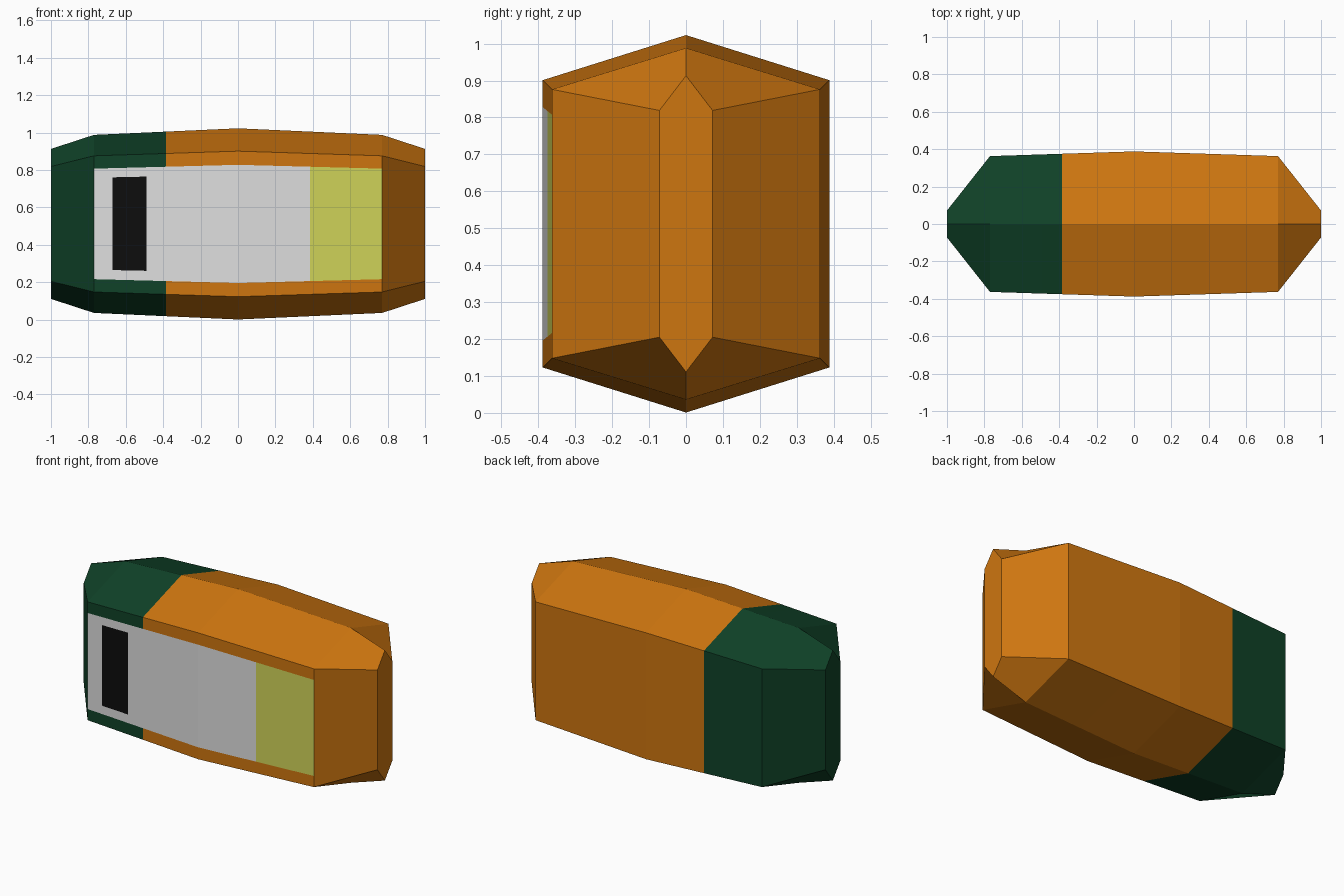
import bpy
import bmesh

cube = bpy.data.objects.get("Cube")
if cube:
    bpy.data.objects.remove(cube, do_unlink=True)

MID_Z = 0.512
# Hull sections: |x|, half width, half height at side corner, half height at ridge
SECTIONS = [(0.0, 0.388, 0.389, 0.511),
            (0.77, 0.363, 0.364, 0.476),
            (1.0, 0.072, 0.307, 0.401)]
# Stations along the length, including the colour boundaries
STATIONS = [-1, -0.77, -0.67, -0.49, -0.385, 0, 0.385, 0.77, 1]
# Rows up the front side: panel edges and dark window edges, as fractions
ROWS = [0, 0.094, 0.164, 0.839, 0.906, 1]

ORANGE, GREEN, WHITE, YELLOW, BLACK = range(5)
COLOURS = [("orange", (0.617, 0.181, 0.005)),
           ("dark_green", (0.005, 0.0545, 0.021)),
           ("off_white", (0.738, 0.738, 0.738)),
           ("lime_yellow", (0.631, 0.658, 0.10)),
           ("black", (0.004, 0.004, 0.004))]


def make_material(name, rgb):
    mat = bpy.data.materials.new(name)
    mat.use_nodes = True
    mat.diffuse_color = (*rgb, 1)
    mat.node_tree.nodes["Principled BSDF"].inputs["Base Color"].default_value = (*rgb, 1)
    return mat


def section_at(x):
    """Interpolate the hull section at a position along the length."""
    for a, b in zip(SECTIONS, SECTIONS[1:]):
        if abs(x) <= b[0]:
            t = (abs(x) - a[0]) / (b[0] - a[0])
            return [p + (q - p) * t for p, q in zip(a[1:], b[1:])]


def ring(bm, x):
    """Hexagonal section whose front side is split into rows."""
    width, corner, ridge = section_at(x)
    pts = [(-width, corner * (2 * f - 1)) for f in ROWS]
    pts += [(0, ridge), (width, corner), (width, -corner), (0, -ridge)]
    return [bm.verts.new((x, y, MID_Z + z)) for y, z in pts]


def face_colour(x, row):
    """Front panel and window first, then the two hull colours."""
    if 1 <= row <= 3 and abs(x) < 0.77:
        if row == 2 and -0.67 < x < -0.49:
            return BLACK
        return YELLOW if x > 0.385 else WHITE
    return GREEN if x < -0.385 else ORANGE


# Faceted hull lofted through all stations
bm = bmesh.new()
rings = [ring(bm, x) for x in STATIONS]
count = len(rings[0])
for i, (a, b) in enumerate(zip(rings, rings[1:])):
    middle = (STATIONS[i] + STATIONS[i + 1]) / 2
    for row in range(count):
        nxt = (row + 1) % count
        face = bm.faces.new((a[row], a[nxt], b[nxt], b[row]))
        face.material_index = face_colour(middle, row)

# End caps
bm.faces.new(rings[0]).material_index = GREEN
bm.faces.new(rings[-1]).material_index = ORANGE
bmesh.ops.recalc_face_normals(bm, faces=bm.faces[:])

mesh = bpy.data.meshes.new("faceted_hull")
bm.to_mesh(mesh)
bm.free()
for name, rgb in COLOURS:
    mesh.materials.append(make_material(name, rgb))
hull = bpy.data.objects.new("faceted_hull", mesh)
bpy.context.collection.objects.link(hull)
